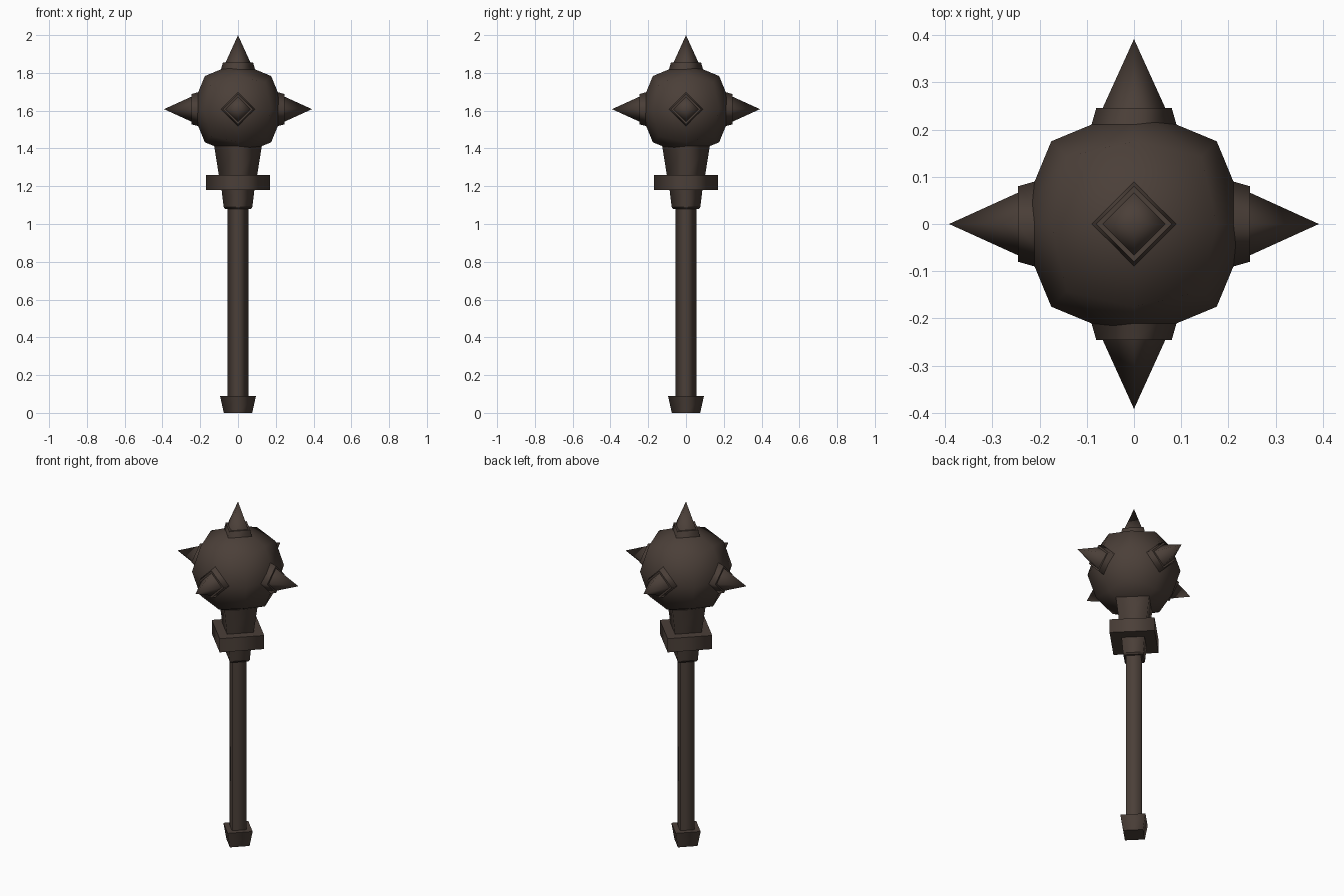
import bpy, bmesh, math
from mathutils import Vector, Matrix

if "Cube" in bpy.data.objects:
    bpy.data.objects.remove(bpy.data.objects["Cube"])

iron = bpy.data.materials.new("dark_brown_iron")
iron.diffuse_color = (0.07, 0.05, 0.04, 1)
iron.use_nodes = True
iron.node_tree.nodes["Principled BSDF"].inputs["Base Color"].default_value = iron.diffuse_color


def finish(name, bm):
    bmesh.ops.recalc_face_normals(bm, faces=bm.faces)
    me = bpy.data.meshes.new(name)
    bm.to_mesh(me)
    bm.free()
    me.materials.append(iron)
    ob = bpy.data.objects.new(name, me)
    bpy.context.collection.objects.link(ob)
    return ob


def four_sided(name, profile, matrix=Matrix()):
    """Diamond-section solid from (radius, height) points; smooth sides, crisp rings."""
    bm = bmesh.new()
    rings = []
    for r, z in profile:
        if r == 0:
            rings.append([bm.verts.new((0, 0, z))] * 4)
        else:
            rings.append([bm.verts.new((r * math.cos(k * math.pi / 2),
                                        r * math.sin(k * math.pi / 2), z)) for k in range(4)])
    for a, b in zip(rings, rings[1:]):
        for k in range(4):
            n = (k + 1) % 4
            quad = [a[k], a[n], b[n], b[k]]
            f = bm.faces.new(list(dict.fromkeys(quad)))
            f.smooth = True
    for ring in (rings[0], rings[-1]):
        if ring[0] is not ring[1]:
            bm.faces.new(ring)
    for ring in rings:
        if ring[0] is not ring[1]:
            for k in range(4):
                bm.edges.get((ring[k], ring[(k + 1) % 4])).smooth = False
    bm.transform(matrix)
    return finish(name, bm)


# Shaft parts, bottom to top
four_sided("pommel", [(0.075, 0), (0.095, 0.09)])
four_sided("handle", [(0.055, 0.05), (0.055, 1.12)])
four_sided("lower_neck", [(0.068, 1.08), (0.076, 1.09), (0.088, 1.19)])
four_sided("collar", [(0.17, 1.18), (0.17, 1.26)])
four_sided("upper_neck", [(0.10, 1.25), (0.132, 1.45)])

# Ball: rounded cube with two faces per side
CENTRE = Vector((0, 0, 1.608))
bm = bmesh.new()
bmesh.ops.create_cube(bm, size=2)
bmesh.ops.subdivide_edges(bm, edges=bm.edges[:], cuts=1, use_grid_fill=True)
for v in bm.verts:
    v.co = v.co.normalized() * 0.248 + CENTRE
for f in bm.faces:
    f.smooth = True
finish("ball_head", bm)

# Spikes with stepped sockets, on the top and four sides
for label, d in {"top": (0, 0, 1), "right": (1, 0, 0), "left": (-1, 0, 0),
                 "front": (0, -1, 0), "back": (0, 1, 0)}.items():
    turn = Vector((0, 0, 1)).rotation_difference(Vector(d)).to_matrix().to_4x4()
    place = Matrix.Translation(CENTRE) @ turn
    four_sided("spike_socket_" + label, [(0.1, 0.175), (0.08, 0.246)], place)
    four_sided("spike_" + label, [(0.069, 0.24), (0, 0.392)], place)
